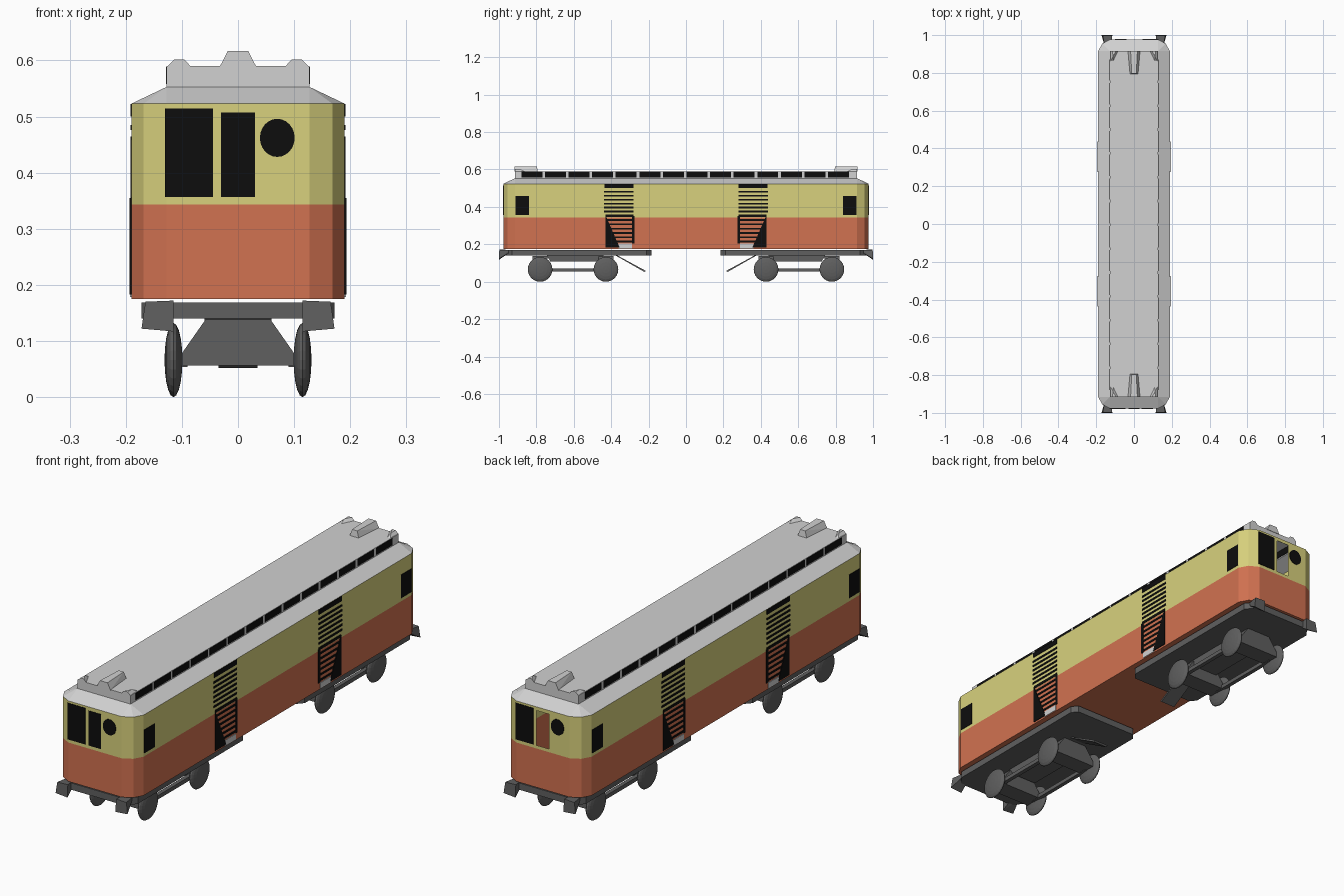
import bpy, bmesh, math
from mathutils import Matrix

if "Cube" in bpy.data.objects:
    bpy.data.objects.remove(bpy.data.objects["Cube"])


def material(name, r, g, b):
    m = bpy.data.materials.new(name)
    m.diffuse_color = (r, g, b, 1)
    m.use_nodes = True
    m.node_tree.nodes["Principled BSDF"].inputs["Base Color"].default_value = m.diffuse_color
    return m


ORANGE = material("orange_red", .64, .168, .082)
CREAM = material("cream_yellow", .69, .64, .205)
GREY = material("roof_grey", .64, .64, .64)
DARK = material("chassis_grey", .115, .115, .115)
BLACK = material("window_black", .004, .004, .004)


def finish(name, bm, *mats):
    me = bpy.data.meshes.new(name)
    bm.to_mesh(me)
    bm.free()
    for m in mats:
        me.materials.append(m)
    ob = bpy.data.objects.new(name, me)
    bpy.context.collection.objects.link(ob)
    return ob


def box(x0, x1, y0, y1, z0, z1):
    return [(x, y, z) for x in (x0, x1) for y in (y0, y1) for z in (z0, z1)]


def prism(profile, axis, a, b):
    """Extrude a 2D profile between a and b along x (0) or y (1)."""
    if axis == 0:
        return [(t, u, v) for t in (a, b) for u, v in profile]
    return [(u, t, v) for t in (a, b) for u, v in profile]


def solids(name, shapes, mat):
    """One object made of several convex solids."""
    bm = bmesh.new()
    for pts in shapes:
        vs = [bm.verts.new(p) for p in pts]
        bmesh.ops.convex_hull(bm, input=vs)
    bmesh.ops.dissolve_limit(bm, angle_limit=.01, verts=bm.verts[:], edges=bm.edges[:])
    bmesh.ops.recalc_face_normals(bm, faces=bm.faces[:])
    return finish(name, bm, mat)


def flip(shapes, sx, sy):
    return [[(x * sx, y * sy, z) for x, y, z in s] for s in shapes]


def four_ways(shapes):
    return [s for sx in (1, -1) for sy in (1, -1) for s in flip(shapes, sx, sy)]


def both_ends(shapes):
    return shapes + flip(shapes, 1, -1)


def ring_shell(bm, rings, skip=()):
    loops = [[bm.verts.new(p) for p in r] for r in rings]
    n = len(loops[0])
    for k in range(len(loops) - 1):
        for i in range(n):
            if (k, i) not in skip:
                j = (i + 1) % n
                bm.faces.new((loops[k][i], loops[k][j], loops[k + 1][j], loops[k + 1][i]))
    return loops


# Plan outline with faceted corners
q = [(.19, .915), (.168, .955), (.127, .977), (.03, .977)]
plan = q + [(-x, y) for x, y in q[::-1]]
plan += [(-x, -y) for x, y in plan]

# Body shell, two-tone by height, open rear doorway window
bm = bmesh.new()
levels = (.175, .343, .357, .507, .523)
loops = ring_shell(bm, [[(x, y, z) for x, y in plan] for z in levels], skip={(2, 3)})
bm.faces.new(loops[0][::-1])
for f in bm.faces:
    f.material_index = 1 if f.calc_center_median().z > .343 else 0
finish("car_body", bm, ORANGE, CREAM)

# Roof: sloped eaves rising to a raised clerestory
bm = bmesh.new()
inner = [(max(-.127, min(.127, x)), max(-.915, min(.915, y))) for x, y in plan]
loops = ring_shell(bm, [[(x, y, .523) for x, y in plan],
                        [(x, y, .553) for x, y in inner],
                        [(x, y, .59) for x, y in inner]])
bmesh.ops.remove_doubles(bm, verts=bm.verts[:], dist=.0001)
top = [e for e in bm.edges if e.is_boundary and all(v.co.z > .58 for v in e.verts)]
bmesh.ops.contextual_create(bm, geom=top)
bmesh.ops.recalc_face_normals(bm, faces=bm.faces[:])
finish("roof", bm, GREY)

# Roof lamps: a central housing and two side wedges at each end
lamp = [(-.033, .917, .588), (.033, .917, .588), (.018, .917, .617), (-.018, .917, .617),
        (-.022, .793, .588), (.022, .793, .588), (.012, .797, .617), (-.012, .797, .617)]
wedge = [(.083, .915, .588), (.127, .915, .588), (.113, .915, .602), (.096, .915, .602),
         (.11, .86, .588), (.125, .86, .588), (.112, .885, .602)]
solids("roof_lamp", both_ends([lamp]), GREY)
solids("roof_side_wedges", four_ways([wedge]), GREY)

# Clerestory windows
panes = []
for i in range(14):
    y = -.88 + i * .1261
    for s in (1, -1):
        panes.append(box(s * .125, s * .1285, y, y + .112, .558, .588))
solids("clerestory_windows", panes, BLACK)

# Small cab side windows
solids("cab_side_windows", four_ways([box(.187, .1915, .84, .912, .357, .458)]), BLACK)

# End windows: large pane, door pane (front only), round pane
oval = [(.07 + .031 * math.cos(a), .462 + .034 * math.sin(a))
        for a in (i * math.tau / 24 for i in range(24))]
end = [prism(oval, 1, -.974, -.979), box(-.13, -.045, -.979, -.974, .357, .514)]
solids("end_windows", end + flip(end, -1, -1), BLACK)
solids("front_door_window", [box(-.03, .03, -.979, -.974, .357, .507)], BLACK)

# Side doors: frame bars, slats and a dark lower triangle
door = [box(.188, .192, .28, .435, .5, .522),
        box(.188, .192, .28, .43, .346, .358),
        box(.188, .192, .276, .288, .205, .35),
        prism([(.43, .355), (.43, .183), (.355, .183)], 0, .188, .193)]
for i in range(6):
    z = .371 + i * .021
    door.append(box(.188, .192, .28, .438, z, z + .009))
    z = .21 + i * .023
    door.append(box(.188, .192, .28, .37 + (z - .183) * .4, z, z + .009))
solids("side_doors", four_ways(door), BLACK)
solids("door_steps", four_ways([box(.186, .1925, .288, .36, .178, .203)]), GREY)

# Underframe plates with clipped corners
deck = [(sx * x, y, z) for sx in (1, -1) for z in (.14, .169)
        for x, y in ((.15, .185), (.172, .21), (.172, .93), (.14, .972))]
solids("underframe", both_ends([deck]), DARK)

# Flared corner guards
guard = [(.115, .998, .172), (.165, .998, .17), (.172, 1, .122), (.115, 1, .117),
         (.12, .94, .17), (.155, .94, .17), (.155, .945, .155), (.12, .945, .155)]
solids("corner_guards", four_ways([guard]), DARK)

# Bogies: centre block, axle beams, side rods and sloping brace plate
beam = [(.058, .138), (.1, .078), (.1, .056), (-.1, .056), (-.1, .078), (-.058, .138)]
block = [(.44, .14), (.745, .14), (.725, .108), (.46, .108)]
brace = [(.37, .142), (.38, .142), (.222, .052), (.215, .058)]
bogie = [prism(block, 0, -.06, .06), prism(brace, 0, -.035, .035)]
for y in (.428, .78):
    bogie.append(prism(beam, 1, y - .04, y + .04))
for s in (1, -1):
    bogie.append(box(s * .09, s * .108, .428, .78, .054, .071))
solids("bogie_frames", both_ends(bogie), DARK)

# Lens-shaped wheels
for sx in (1, -1):
    for y in (-.78, -.428, .428, .78):
        bm = bmesh.new()
        m = (Matrix.Translation((sx * .115, y, .066)) @ Matrix.Diagonal((.016, .066, .066, 1))
             @ Matrix.Rotation(math.pi / 2, 4, 'Y'))
        bmesh.ops.create_uvsphere(bm, u_segments=24, v_segments=10, radius=1, matrix=m)
        finish("wheel", bm, DARK)
